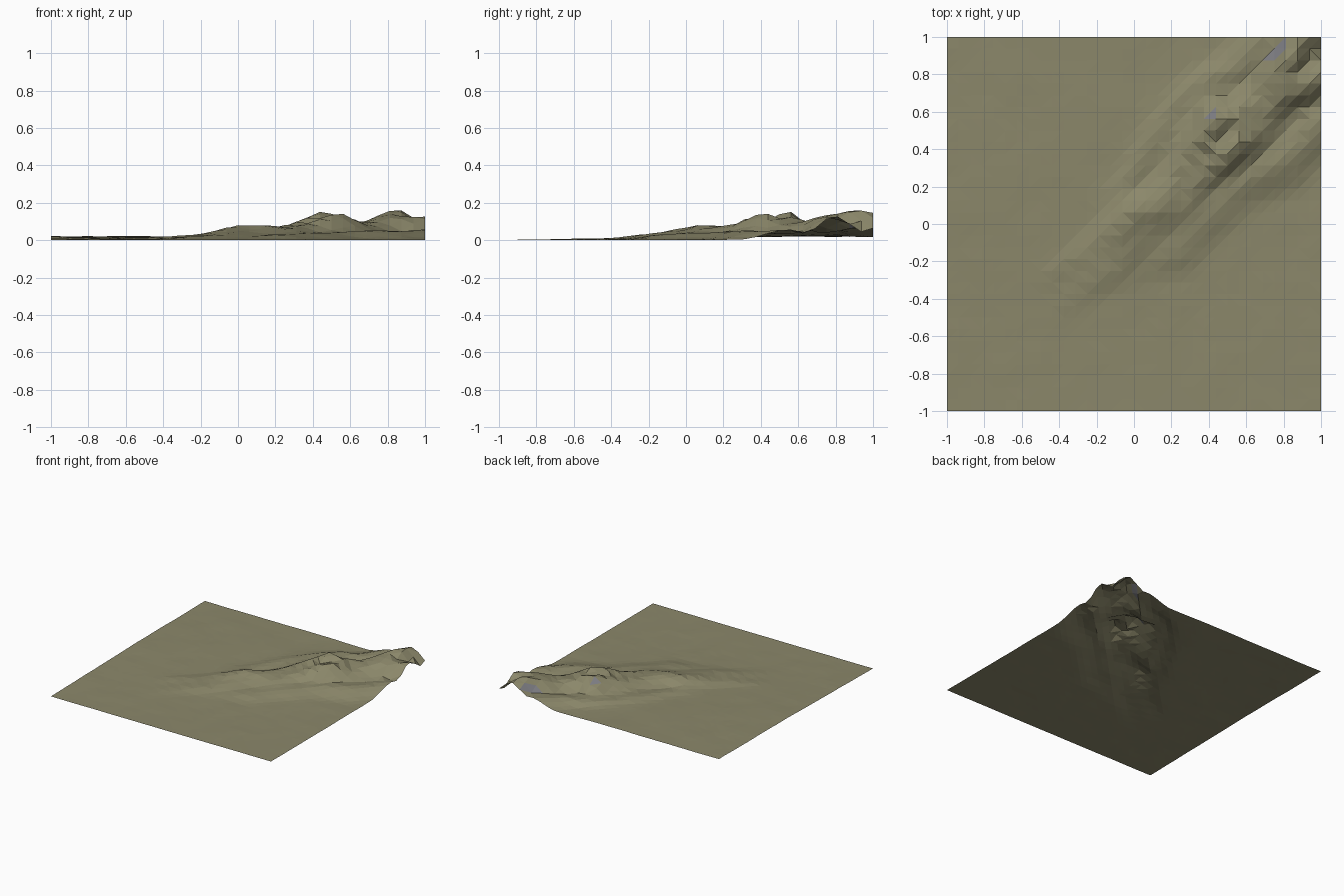
import bpy, bmesh, math
from mathutils import Vector, noise

if "Cube" in bpy.data.objects:
    bpy.data.objects.remove(bpy.data.objects["Cube"])

N = 32  # cells per side

# Crest lines of the ridges: (x, y, height)
RIDGES = [
    [(-.5, -.3, .01), (-.2, -.12, .03), (0, .05, .075), (.12, .08, .08), (.22, .24, .065),
     (.32, .42, .10), (.43, .55, .155), (.55, .58, .12), (.66, .68, .085), (.76, .8, .13),
     (.85, .9, .17), (.9, 1.02, .14)],
    [(-.35, -.4, .012), (.05, -.06, .04), (.25, .1, .055), (.38, .27, .085), (.47, .36, .13),
     (.55, .42, .14), (.68, .54, .085), (.8, .72, .12), (.9, .75, .12), (1.02, .8, .125)],
    [(0, -.25, .012), (.22, -.13, .03), (.35, .02, .035), (.6, .24, .045), (.8, .36, .05),
     (1.02, .57, .055)],
    [(-.15, .1, .02), (.05, .35, .035), (.3, .68, .045), (.55, .85, .055), (.72, 1.02, .07)],
]


def ridge_height(p, pts, width=.11):
    best = 0
    for a, b in zip(pts, pts[1:]):
        a2, d = Vector(a[:2]), Vector(b[:2]) - Vector(a[:2])
        t = max(0, min(1, (p - a2).dot(d) / d.length_squared))
        dist = (p - a2 - d * t).length
        best = max(best, (a[2] + (b[2] - a[2]) * t) * math.exp(-(dist / width) ** 2))
    return best


def height(x, y):
    # slight wobble of the crests
    wob = noise.noise(Vector((x * 4, y * 4, 3.1))) * .03
    p = Vector((x + wob, y - wob))
    hs = [ridge_height(p, r) for r in RIDGES]
    h = sum(v ** 3 for v in hs) ** (1 / 3)
    # raised ground behind and left of the ridges
    s = max(0, min(1, (y - .35 * x + .9) / 1.7))
    plain = .02 * s * s * (3 - 2 * s)
    if x > .2:
        plain *= max(.3, 1 - (x - .2))
    rough = noise.noise(Vector((x * 7, y * 7, 8.4))) * (.0025 + .07 * h)
    return max(0, max(h, plain) + .25 * min(h, plain) + rough)


def material(name, rgb):
    m = bpy.data.materials.new(name)
    m.diffuse_color = (*rgb, 1)
    m.use_nodes = True
    m.node_tree.nodes["Principled BSDF"].inputs["Base Color"].default_value = m.diffuse_color
    return m


# Terrain sheet
bm = bmesh.new()
bmesh.ops.create_grid(bm, x_segments=N, y_segments=N, size=1)
for v in bm.verts:
    v.co.z = height(v.co.x, v.co.y)
low = min(v.co.z for v in bm.verts)
for v in bm.verts:
    v.co.z -= low
bmesh.ops.triangulate(bm, faces=bm.faces[:], quad_method='SHORT_EDGE')
bm.normal_update()
# Bare rock on the steepest slopes that face back and left
for f in bm.faces:
    n = f.normal
    f.smooth = False
    f.material_index = 1 if n.z < .72 and n.y - n.x > 0 else 0
mesh = bpy.data.meshes.new("terrain")
bm.to_mesh(mesh)
bm.free()
mesh.materials.append(material("dry_grass", (.26, .245, .145)))
mesh.materials.append(material("rock", (.21, .21, .23)))
terrain = bpy.data.objects.new("terrain", mesh)
bpy.context.collection.objects.link(terrain)
